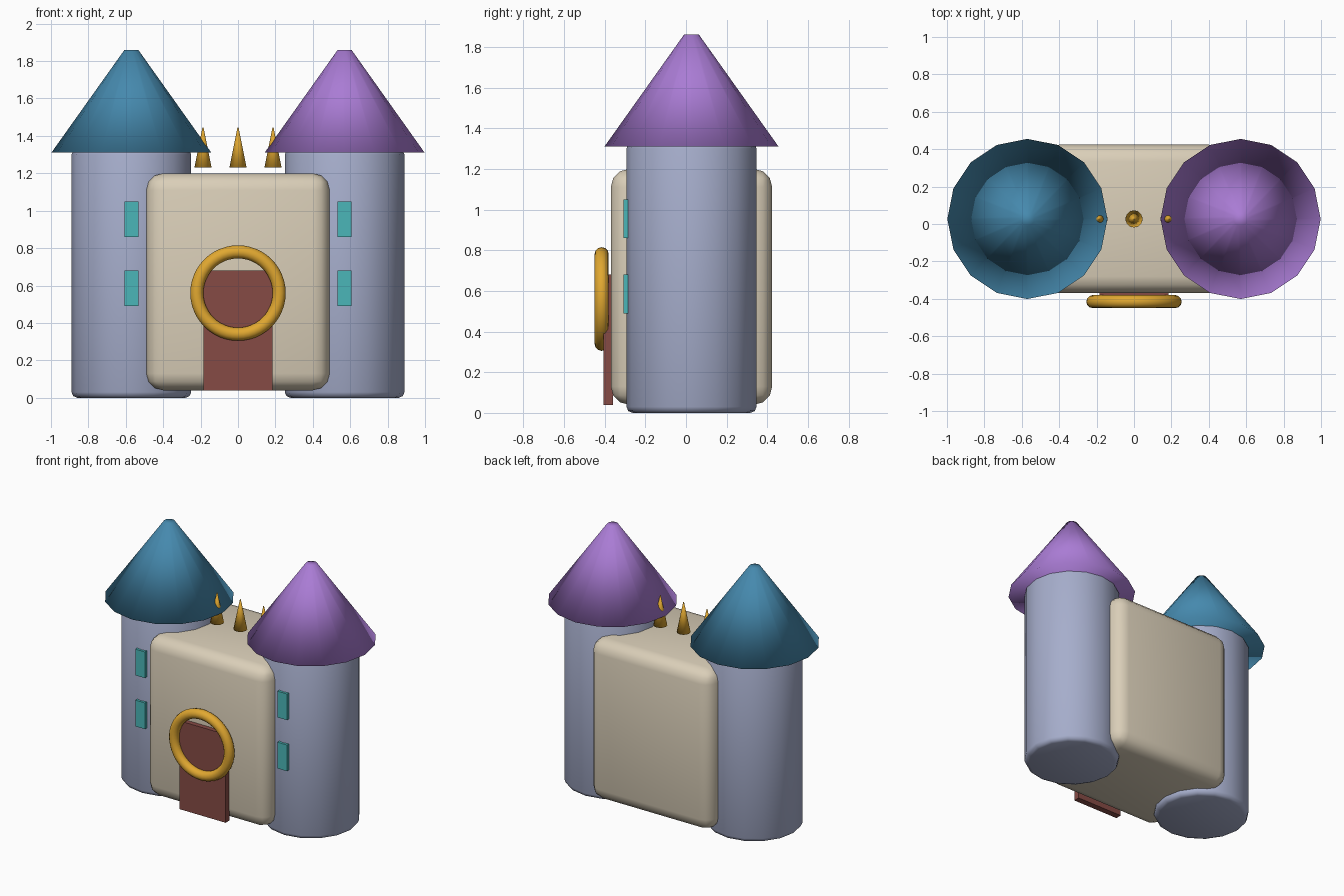
import bpy
import math

cube = bpy.data.objects.get("Cube")
if cube:
    bpy.data.objects.remove(cube, do_unlink=True)


def material(name, color):
    mat = bpy.data.materials.new(name)
    mat.use_nodes = True
    mat.diffuse_color = (*color, 1)
    mat.node_tree.nodes["Principled BSDF"].inputs["Base Color"].default_value = (*color, 1)
    return mat


cream = material("cream stone", (0.70, 0.62, 0.48))
slate = material("blue grey stone", (0.38, 0.42, 0.60))
teal = material("teal roof", (0.06, 0.25, 0.42))
purple = material("purple roof", (0.40, 0.20, 0.66))
gold = material("gold", (0.75, 0.39, 0.03))
brown = material("red brown wood", (0.24, 0.07, 0.06))
glass = material("turquoise glass", (0.07, 0.47, 0.48))

MID_Y = 0.027


def finish(name, mat, smooth=True, bevel=0, segments=3):
    obj = bpy.context.object
    obj.name = obj.data.name = name
    obj.data.materials.append(mat)
    bpy.ops.object.transform_apply(location=False, rotation=True, scale=True)
    if smooth:
        bpy.ops.object.shade_smooth()
    if bevel:
        mod = obj.modifiers.new("rounded edges", "BEVEL")
        mod.width = bevel
        mod.segments = segments
        mod.limit_method = "ANGLE"
        mod.angle_limit = math.radians(40)
    return obj


def box(name, mat, low, high, **options):
    center = [(a + b) / 2 for a, b in zip(low, high)]
    bpy.ops.mesh.primitive_cube_add(size=1, location=center)
    bpy.context.object.scale = [b - a for a, b in zip(low, high)]
    return finish(name, mat, **options)


def cone(name, mat, x, bottom, top, radius, tip, sides=16, **options):
    bpy.ops.mesh.primitive_cone_add(vertices=sides, radius1=radius, radius2=tip,
                                    depth=top - bottom,
                                    location=(x, MID_Y, (bottom + top) / 2))
    return finish(name, mat, **options)


# Main hall
box("main_hall", cream, (-0.49, -0.37, 0.04), (0.49, 0.424, 1.2), bevel=0.09)

# Towers, roofs and windows
for side, sign, roof in (("left", 1, purple), ("right", -1, teal)):
    x = sign * 0.57
    cone(side + "_tower", slate, x, 0, 1.33, 0.32, 0.32, bevel=0.03, segments=2)
    cone(side + "_roof", roof, x, 1.31, 1.86, 0.428, 0.037)
    for level, z in (("lower", 0.49), ("upper", 0.86)):
        box(f"{side}_{level}_window", glass, (x - 0.038, -0.308, z),
            (x + 0.038, -0.27, z + 0.19), smooth=False)

# Door and gold ring
box("door", brown, (-0.185, -0.405, 0.04), (0.185, -0.36, 0.68), smooth=False)
bpy.ops.mesh.primitive_torus_add(major_radius=0.22, minor_radius=0.035,
                                 major_segments=48, minor_segments=12,
                                 location=(0, -0.415, 0.56),
                                 rotation=(math.pi / 2, 0, 0))
finish("door_ring", gold)

# Gold spikes above the hall
for name, x in (("right", -0.187), ("middle", 0), ("left", 0.187)):
    cone(name + "_spike", gold, x, 1.23, 1.445, 0.046, 0.003, sides=12)
